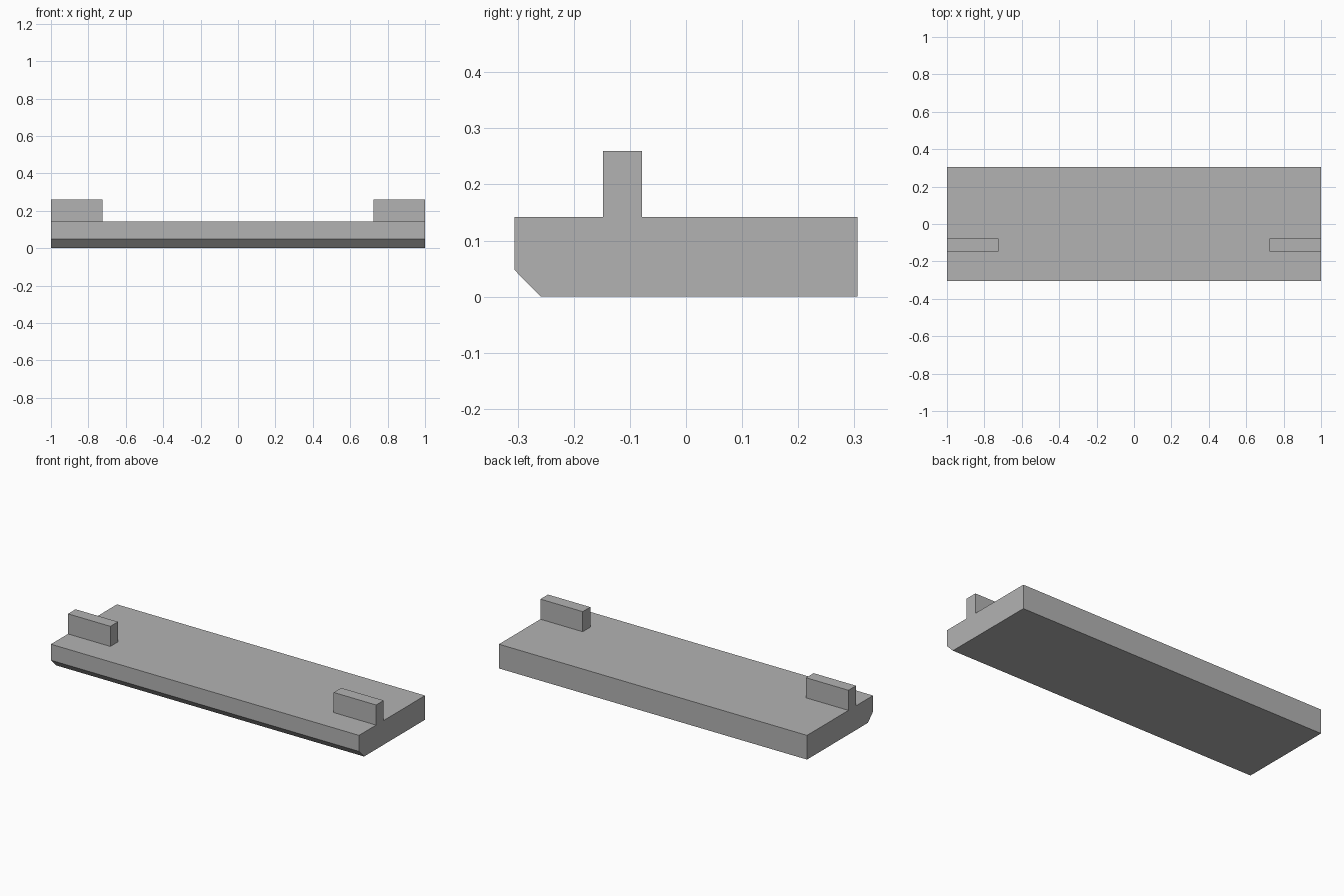
import bpy, bmesh

if "Cube" in bpy.data.objects:
    bpy.data.objects.remove(bpy.data.objects["Cube"])

grey = bpy.data.materials.new("plain_grey")
grey.diffuse_color = (0.45, 0.45, 0.45, 1)
grey.use_nodes = True
grey.node_tree.nodes["Principled BSDF"].inputs["Base Color"].default_value = grey.diffuse_color


def extrude_x(name, profile, x0, x1, skip_bottom=False):
    """Extrude a closed (y, z) profile along x."""
    bm = bmesh.new()
    a = [bm.verts.new((x0, y, z)) for y, z in profile]
    b = [bm.verts.new((x1, y, z)) for y, z in profile]
    bm.faces.new(a)
    bm.faces.new(b)
    n = len(profile)
    for i in range(1 if skip_bottom else 0, n):
        j = (i + 1) % n
        bm.faces.new((a[i], a[j], b[j], b[i]))
    bmesh.ops.recalc_face_normals(bm, faces=bm.faces)
    mesh = bpy.data.meshes.new(name)
    bm.to_mesh(mesh)
    bm.free()
    mesh.materials.append(grey)
    obj = bpy.data.objects.new(name, mesh)
    bpy.context.collection.objects.link(obj)
    return obj


TOP = 0.142

# Slab with a chamfered lower front edge
extrude_x("base_slab", [(-0.259, 0), (0.306, 0), (0.306, TOP),
                        (-0.306, TOP), (-0.306, 0.048)], -1, 1)

# Upright tabs flush with each end, open where they join the slab
tab = [(-0.148, TOP), (-0.078, TOP), (-0.078, 0.26), (-0.148, 0.26)]
extrude_x("left_tab", tab, -1, -0.725, skip_bottom=True)
extrude_x("right_tab", tab, 0.725, 1, skip_bottom=True)
